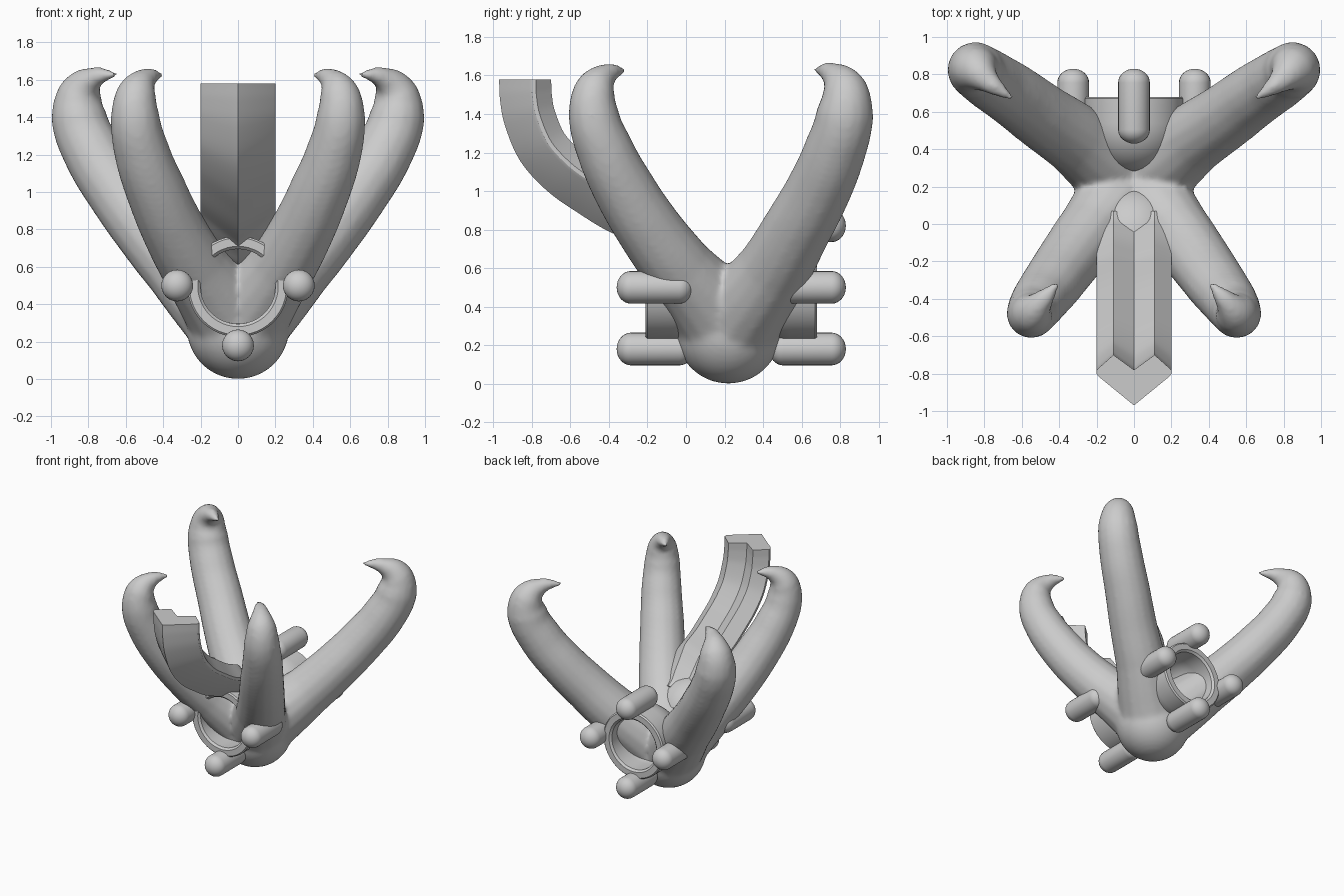
import bpy, bmesh, math
from mathutils import Vector

if "Cube" in bpy.data.objects:
    bpy.data.objects.remove(bpy.data.objects["Cube"])

CY = 0.235   # centre line (y) of the thruster layout
CZ = 0.50    # height of the thruster axis


def link(name, bm, angle=35):
    bmesh.ops.recalc_face_normals(bm, faces=bm.faces)
    me = bpy.data.meshes.new(name)
    bm.to_mesh(me)
    bm.free()
    ob = bpy.data.objects.new(name, me)
    bpy.context.collection.objects.link(ob)
    smooth(ob, angle)
    return ob


def smooth(ob, angle):
    bpy.ops.object.select_all(action='DESELECT')
    ob.select_set(True)
    bpy.context.view_layer.objects.active = ob
    bpy.ops.object.shade_smooth_by_angle(angle=math.radians(angle))


def lathe(name, profile, x, z, seg=48):
    """Revolve (radius, y) points around a y-parallel axis at (x, z)."""
    bm = bmesh.new()
    vs = [bm.verts.new((x + r, y, z)) for r, y in profile]
    es = [bm.edges.new(p) for p in zip(vs, vs[1:])]
    bmesh.ops.spin(bm, geom=vs + es, cent=(x, 0, z), axis=(0, 1, 0),
                   angle=math.tau, steps=seg, use_merge=False)
    bmesh.ops.remove_doubles(bm, verts=bm.verts, dist=1e-4)
    return link(name, bm)


def arc(r, ry, yc, a0, a1, n=10):
    angs = [math.radians(a0 + (a1 - a0) * i / n) for i in range(n + 1)]
    return [(max(0, r * math.cos(a)), yc + ry * math.sin(a)) for a in angs]


# ---- claws: tapered tubes fused into one smooth body ----
FRONT = [(0.0, .22, .27, .25), (.10, .11, .42, .22), (.23, -.04, .60, .185),
         (.345, -.19, .80, .172), (.435, -.315, 1.0, .163), (.51, -.415, 1.2, .15),
         (.55, -.48, 1.4, .132), (.54, -.47, 1.53, .108), (.49, -.41, 1.605, .06),
         (.405, -.315, 1.63, .014)]
BACK = [(0.0, .22, .27, .25), (.15, .33, .42, .22), (.32, .46, .60, .19),
        (.49, .575, .80, .178), (.64, .685, 1.0, .17), (.77, .77, 1.2, .162),
        (.85, .825, 1.4, .15), (.84, .82, 1.53, .12), (.77, .755, 1.61, .06),
        (.65, .67, 1.63, .014)]


def claw(path, side):
    cu = bpy.data.curves.new("claw", 'CURVE')
    cu.dimensions = '3D'
    cu.bevel_depth = 1
    cu.bevel_resolution = 6
    cu.resolution_u = 6
    cu.use_fill_caps = True
    sp = cu.splines.new('BEZIER')
    sp.bezier_points.add(len(path) - 1)
    for p, (x, y, z, r) in zip(sp.bezier_points, path):
        p.co = (x * side, y, z)
        p.radius = r
        p.handle_left_type = p.handle_right_type = 'AUTO'
    ob = bpy.data.objects.new("claw", cu)
    bpy.context.collection.objects.link(ob)
    return ob


parts = [claw(p, s) for p in (FRONT, BACK) for s in (1, -1)]
bpy.ops.object.select_all(action='DESELECT')
for ob in parts:
    ob.select_set(True)
bpy.context.view_layer.objects.active = parts[0]
bpy.ops.object.convert(target='MESH')
for z, r in ((.275, .275), (.34, .235)):      # rounded hub
    bm = bmesh.new()
    bmesh.ops.create_uvsphere(bm, u_segments=32, v_segments=20, radius=r)
    bmesh.ops.translate(bm, verts=bm.verts, vec=(0, .22, z))
    parts.append(link("hub", bm))
bpy.ops.object.select_all(action='DESELECT')
for ob in parts:
    ob.select_set(True)
bpy.context.view_layer.objects.active = parts[0]
bpy.ops.object.join()
body = bpy.context.view_layer.objects.active
body.name = "claw_body"
m = body.modifiers.new("fuse", 'REMESH')
m.mode = 'VOXEL'
m.voxel_size = 0.017
m.use_smooth_shade = True
m = body.modifiers.new("soften", 'SMOOTH')
m.factor = 0.5
m.iterations = 8

# ---- front and back cups, open outwards with a domed inner end ----
cup = (arc(.27, .27, .54, -90, 0) + [(.27, .67), (.26, .68), (.215, .68), (.2, .665)]
       + arc(.2, .2, .54, 0, -90))
lathe("back_cup", cup, 0, CZ - .005)
lathe("front_cup", [(r, 2 * CY - y) for r, y in cup], 0, CZ - .005)

# ---- rounded pegs around each cup (no top peg at the front) ----
peg = arc(.085, .075, .505, -90, 0, 8) + arc(.085, .075, .755, 0, 90, 8)
for label, flip, angles in (("back", False, (0, 90, 180, 270)), ("front", True, (0, 180, 270))):
    pts = [(r, 2 * CY - y) for r, y in peg] if flip else peg
    for a in angles:
        t = math.radians(a)
        lathe(label + "_peg", pts, .325 * math.cos(t), CZ + .32 * math.sin(t), 24)

# ---- grooved neck: chevron section swept along a curved keel ----
KEEL = [(-.97, 1.58), (-.966, 1.48), (-.94, 1.34), (-.86, 1.155), (-.72, 1.0),
        (-.55, .88), (-.4, .79), (-.21, .71), (-.10, .66), (0, .60)]
SECTION = [(0, 0), (.19, .155), (.2, .17), (.2, .19), (.11, .27), (0, .19),
           (-.11, .27), (-.2, .19), (-.2, .17), (-.19, .155)]


def catmull(pts, n=5):
    p = [Vector(q) for q in pts]
    p = [2 * p[0] - p[1]] + p + [2 * p[-1] - p[-2]]
    out = []
    for a, b, c, d in zip(p, p[1:], p[2:], p[3:]):
        for i in range(n):
            t = i / n
            out.append(.5 * (2 * b + (c - a) * t + (2 * a - 5 * b + 4 * c - d) * t ** 2
                             + (3 * b - a - 3 * c + d) * t ** 3))
    return out + [p[-2]]


line = catmull(KEEL)
bm = bmesh.new()
rings = []
for i, c in enumerate(line):
    t = (line[min(i + 1, len(line) - 1)] - line[max(i - 1, 0)]).normalized()
    n = Vector((1, 0)) if i == 0 else Vector((-t.y, t.x))
    k = 1 - .5 * min(1, max(0, (c.x + .25) / .2))     # thins out inside the cup
    rings.append([bm.verts.new((x, c.x + n.x * d * k, c.y + n.y * d * k)) for x, d in SECTION])
for r0, r1 in zip(rings, rings[1:]):
    for j in range(len(r0)):
        q = (j + 1) % len(r0)
        bm.faces.new((r0[j], r0[q], r1[q], r1[j]))
bm.faces.new(rings[0])
bm.faces.new(rings[-1][::-1])
link("grooved_neck", bm, 30)
